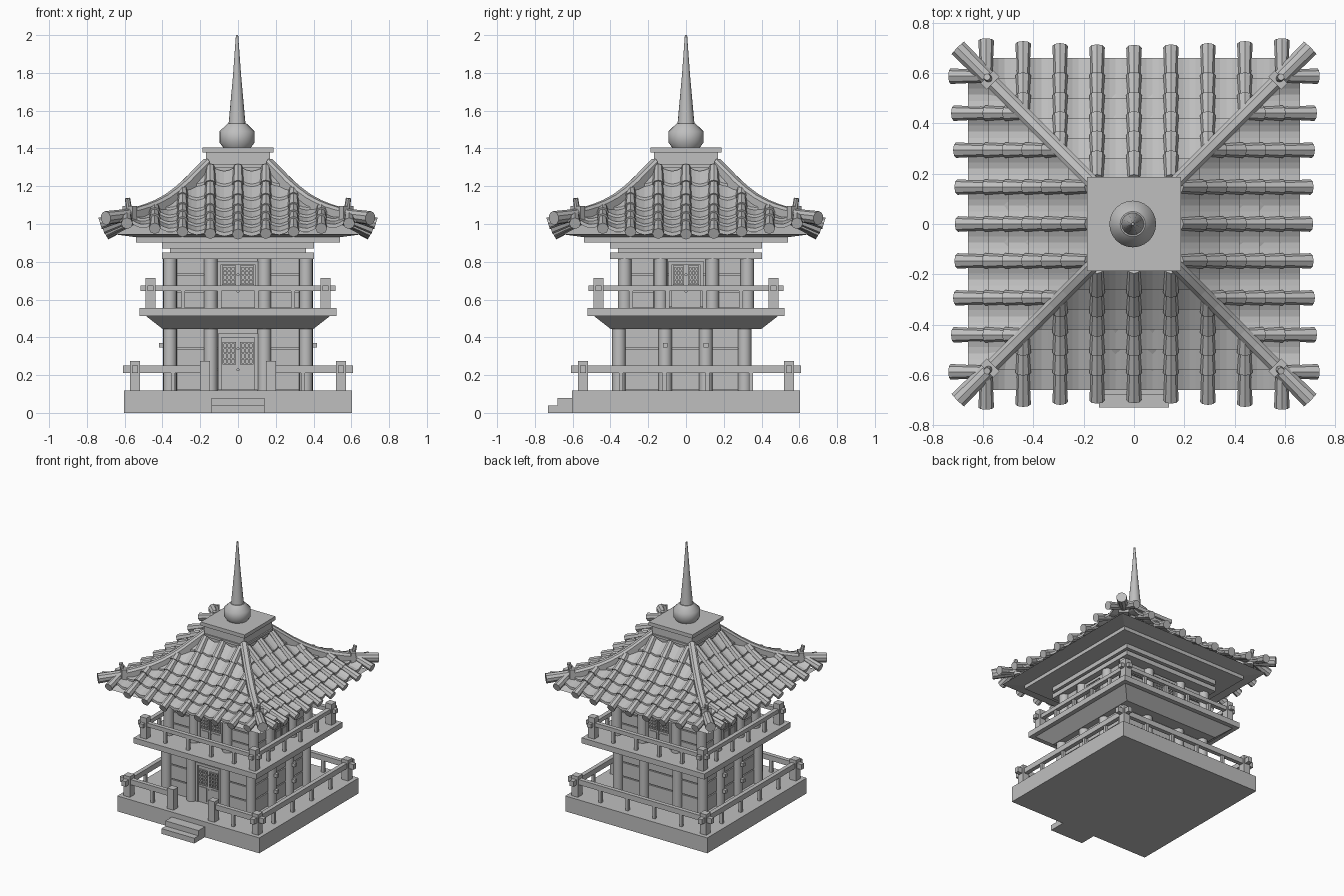
import bpy, bmesh, math
from mathutils import Matrix, Vector

cube = bpy.data.objects.get("Cube")
if cube:
    bpy.data.objects.remove(cube, do_unlink=True)

stone = bpy.data.materials.new("plain_grey")
stone.use_nodes = True
GREY = (0.52, 0.52, 0.52, 1)
stone.diffuse_color = GREY
stone.node_tree.nodes["Principled BSDF"].inputs["Base Color"].default_value = GREY


def finish(name, bm):
    bmesh.ops.recalc_face_normals(bm, faces=bm.faces)
    mesh = bpy.data.meshes.new(name)
    bm.to_mesh(mesh)
    bm.free()
    mesh.materials.append(stone)
    obj = bpy.data.objects.new(name, mesh)
    bpy.context.collection.objects.link(obj)
    return obj


def box(bm, x0, x1, y0, y1, z0, z1):
    m = Matrix.Translation(((x0 + x1) / 2, (y0 + y1) / 2, (z0 + z1) / 2))
    m = m @ Matrix.Diagonal((x1 - x0, y1 - y0, z1 - z0, 1))
    bmesh.ops.create_cube(bm, size=1, matrix=m)


def slab(name, *tiers):
    """Stack of square tiers: half width, bottom, top."""
    bm = bmesh.new()
    for h, z0, z1 in tiers:
        box(bm, -h, h, -h, h, z0, z1)
    return finish(name, bm)


def lathe(name, profile, x=0, y=0, sides=16, smooth=True):
    bm = bmesh.new()
    rings = [[bm.verts.new((x + r * math.cos(math.tau * i / sides),
                            y + r * math.sin(math.tau * i / sides), z))
              for i in range(sides)] for r, z in profile]
    for a, b in zip(rings, rings[1:]):
        for i in range(sides):
            j = (i + 1) % sides
            bm.faces.new((a[i], a[j], b[j], b[i])).smooth = smooth
    bm.faces.new(rings[0])
    bm.faces.new(rings[-1])
    for e in bm.edges:
        if len(e.link_faces) == 2 and e.calc_face_angle(0) > 0.6:
            e.smooth = False
    return finish(name, bm)


# Stone base and front steps
slab("base", (0.603, 0, 0.118))
steps = bmesh.new()
box(steps, -0.14, 0.14, -0.73, -0.6, 0, 0.04)
box(steps, -0.14, 0.14, -0.68, -0.6, 0.04, 0.08)
finish("front_steps", steps)


# Railings: corner posts, rails crossing through them, short balusters
def railing(name, r, out, floor, rail0, rail1, top, gap=0):
    bm = bmesh.new()
    for s in (-1, 1):
        for t in (-1, 1):
            box(bm, s * r - 0.027, s * r + 0.027, t * r - 0.027, t * r + 0.027, floor, top)
        box(bm, s * r - 0.016, s * r + 0.016, -out, out, rail0, rail1)
        if gap and s < 0:
            for t in (-1, 1):
                a, b = sorted((t * gap, t * out))
                box(bm, a, b, -r - 0.016, -r + 0.016, rail0, rail1)
                c = t * (gap + 0.027)
                box(bm, c - 0.027, c + 0.027, -r - 0.027, -r + 0.027, floor, top)
        else:
            box(bm, -out, out, s * r - 0.016, s * r + 0.016, rail0, rail1)
        for i in range(4):
            p = (i - 1.5) * r * 0.42
            box(bm, s * r - 0.011, s * r + 0.011, p - 0.011, p + 0.011, floor, rail0)
            if not gap or s > 0 or abs(p) > gap:
                box(bm, p - 0.011, p + 0.011, s * r - 0.011, s * r + 0.011, floor, rail0)
    return finish(name, bm)


railing("lower_railing", 0.545, 0.61, 0.118, 0.21, 0.25, 0.275, gap=0.147)
railing("upper_railing", 0.463, 0.515, 0.555, 0.645, 0.675, 0.715)


# Storeys: plank walls between round columns
def storey(name, ys, z0, z1):
    y0, y1 = ys[0], ys[-1]
    xs = (-0.36, -0.145, 0.14, 0.36)
    bm = bmesh.new()
    box(bm, -0.345, 0.345, y0 + 0.015, y1 - 0.015, z0, z1)
    h = (z1 - z0) / 3
    for k in range(3):
        a, b = z0 + k * h + 0.004, z0 + (k + 1) * h - 0.004
        box(bm, -0.355, 0.355, y0 + 0.025, y1 - 0.025, a, b)
        box(bm, -0.335, 0.335, y0 + 0.005, y1 - 0.005, a, b)
    finish(name + "_walls", bm)
    spots = [(x, y) for x in xs for y in (y0, y1)]
    spots += [(x, y) for x in (xs[0], xs[-1]) for y in ys[1:-1]]
    for x, y in spots:
        lathe(name + "_column", [(0.036, z0), (0.036, z1)], x, y)


# Double doors with a lattice in the upper half, turned to face a side
def doors(name, dist, half, z0, z1, lat0, lat1, turn):
    bm = bmesh.new()
    f = -dist
    box(bm, -half - 0.018, half + 0.018, f, f + 0.02, z1, z1 + 0.02)
    for s in (-1, 1):
        a, b = sorted((s * 0.004, s * half))
        box(bm, a, b, f + 0.008, f + 0.02, z0, z1)
        box(bm, a + 0.012, b - 0.012, f + 0.003, f + 0.01, z0 + 0.015, lat0 - 0.02)
        for i in range(4):
            x = a + 0.01 + (b - a - 0.02) * i / 3
            box(bm, x - 0.004, x + 0.004, f, f + 0.01, lat0, lat1)
        for i in range(5):
            z = lat0 + (lat1 - lat0) * i / 4
            box(bm, a + 0.006, b - 0.006, f, f + 0.01, z - 0.004, z + 0.004)
        c, d = sorted((s * half, s * (half + 0.018)))
        box(bm, c, d, f, f + 0.02, z0, z1)
    bm.transform(Matrix.Rotation(turn, 4, "Z"))
    finish(name, bm)


storey("ground_floor", (-0.355, -0.11, 0.105, 0.31), 0.118, 0.45)
storey("upper_floor", (-0.325, -0.135, 0.14, 0.325), 0.555, 0.82)
doors("front_doors", 0.363, 0.088, 0.12, 0.40, 0.26, 0.37, 0)
for i in range(4):
    doors("upper_doors", 0.37 if i % 2 else 0.335, 0.075 if i % 2 else 0.09,
          0.56, 0.785, 0.68, 0.775, i * math.pi / 2)

# Pegs on the side columns
pegs = bmesh.new()
for s in (-1, 1):
    for y in (-0.11, 0.105):
        for z in (0.235, 0.358):
            a, b = sorted((s * 0.36, s * 0.418))
            box(pegs, a, b, y - 0.013, y + 0.013, z - 0.013, z + 0.013)
finish("side_pegs", pegs)

# Balcony with flared underside
flare = lathe("balcony_underside", [(0.40 * 2 ** 0.5, 0.445), (0.49 * 2 ** 0.5, 0.515)],
              sides=4, smooth=False)
flare.rotation_euler.z = math.pi / 4
slab("balcony_floor", (0.521, 0.513, 0.555))

# Beams under the eaves
slab("eave_beams", (0.403, 0.815, 0.85), (0.36, 0.85, 0.87), (0.403, 0.87, 0.905), (0.54, 0.903, 0.94))

# Roof surface: concave slope with lifted corners
SLOPE = [(0.15, 1.32), (0.2, 1.27), (0.3, 1.165), (0.4, 1.085), (0.5, 1.03), (0.6, 0.98), (0.75, 0.905)]


def height(x, d):
    for (a, za), (b, zb) in zip(SLOPE, SLOPE[1:]):
        if d <= b:
            break
    return za + (zb - za) * (d - a) / (b - a) + 0.07 * (abs(x) / 0.65) ** 2 * (d / 0.65) ** 2


SPACING = 0.147
ROWS = 6
STEP = (0.66 - 0.18) / ROWS


def pan_rows(bm):
    """Stepped rows of hollow tiles, each ending in a small lip."""
    n = 54
    for k in range(ROWS):
        d0, d1 = 0.18 + k * STEP, 0.18 + (k + 1) * STEP
        lines = []
        for d, lift in ((d0, 0), (d1, 0.014), (d1, -0.006)):
            line = []
            for i in range(n + 1):
                x = max(-d, min(d, (i / n - 0.5) * 9 * SPACING))
                dip = 0.01 * math.cos(math.tau * x / SPACING)
                line.append(bm.verts.new((x, -d, height(x, d) + dip + lift)))
            lines.append(line)
        for a, b in zip(lines, lines[1:]):
            for i in range(n):
                if (b[i + 1].co.x - b[i].co.x) > 1e-5:
                    bm.faces.new((a[i], a[i + 1], b[i + 1], b[i]))


def tube(bm, p0, p1, r0, r1, sides=8):
    axis = Vector(p1) - Vector(p0)
    m = Matrix.Translation((Vector(p0) + Vector(p1)) / 2) @ axis.to_track_quat("Z", "Y").to_matrix().to_4x4()
    bmesh.ops.create_cone(bm, cap_ends=True, segments=sides, radius1=r0, radius2=r1,
                          depth=axis.length, matrix=m)


def cover_rows(bm):
    """Round cover tiles running down the slope, clipped at the hips."""
    for c in range(-4, 5):
        x = c * SPACING
        end = 0.70 + 0.03 * (abs(c) / 4) ** 2
        for k in range(ROWS):
            d0 = max(0.18 + k * STEP, abs(x) - 0.01)
            d1 = end if k == ROWS - 1 else 0.18 + (k + 1) * STEP + 0.012
            if d1 - d0 > 0.03:
                tube(bm, (x, -d0, height(x, d0) + 0.012), (x, -d1, height(x, d1) + 0.016), 0.024, 0.031)


for label, build in (("pan_tiles", pan_rows), ("cover_tiles", cover_rows)):
    for i in range(4):
        bm = bmesh.new()
        build(bm)
        bm.transform(Matrix.Rotation(i * math.pi / 2, 4, "Z"))
        finish("roof_" + label, bm)

# Closed ceiling between the eave board and the tile edge
lathe("roof_underside", [(0.54 * 2 ** 0.5, 0.93), (0.65 * 2 ** 0.5, 0.945), (0.3 * 2 ** 0.5, 1.13)],
      sides=4, smooth=False).rotation_euler.z = math.pi / 4


# Hip ridges: swept bars with a round end tile and a small upright finial
def hip_section(bm, d, w, low, high):
    z = height(d, d)
    pts = ((-w, low), (-w, high - 0.015), (-w * 0.5, high), (w * 0.5, high), (w, high - 0.015), (w, low))
    return [bm.verts.new((d * 2 ** 0.5, s, z + h)) for s, h in pts]


for i in range(4):
    bm = bmesh.new()
    rings = [hip_section(bm, 0.17 + 0.42 * k / 8, 0.028, -0.03, 0.045) for k in range(9)]
    for a, b in zip(rings, rings[1:]):
        for j in range(6):
            bm.faces.new((a[j], a[(j + 1) % 6], b[(j + 1) % 6], b[j]))
    bm.faces.new(rings[0])
    bm.faces.new(rings[-1])
    k = 2 ** 0.5
    z = height(0.57, 0.57)
    tube(bm, (0.57 * k, 0, z + 0.012), (0.70 * k, 0, z - 0.005), 0.033, 0.037, 10)
    box(bm, 0.56 * k, 0.585 * k, -0.036, 0.036, z - 0.03, z + 0.06)
    tube(bm, (0.575 * k, 0, z + 0.03), (0.585 * k, 0, z + 0.10), 0.016, 0.014)
    bm.transform(Matrix.Rotation(math.pi / 4 + i * math.pi / 2, 4, "Z"))
    finish("hip_ridge", bm)

# Roof cap and spire
slab("roof_cap", (0.17, 1.26, 1.38), (0.187, 1.378, 1.406), (0.18, 1.30, 1.318))
lathe("spire_base", [(0.07, 1.40), (0.093, 1.432), (0.093, 1.49), (0.05, 1.532)], -0.005, 0, 24)
lathe("spire", [(0.045, 1.528), (0.022, 1.78), (0.006, 2.0)], -0.005, 0, 16)
